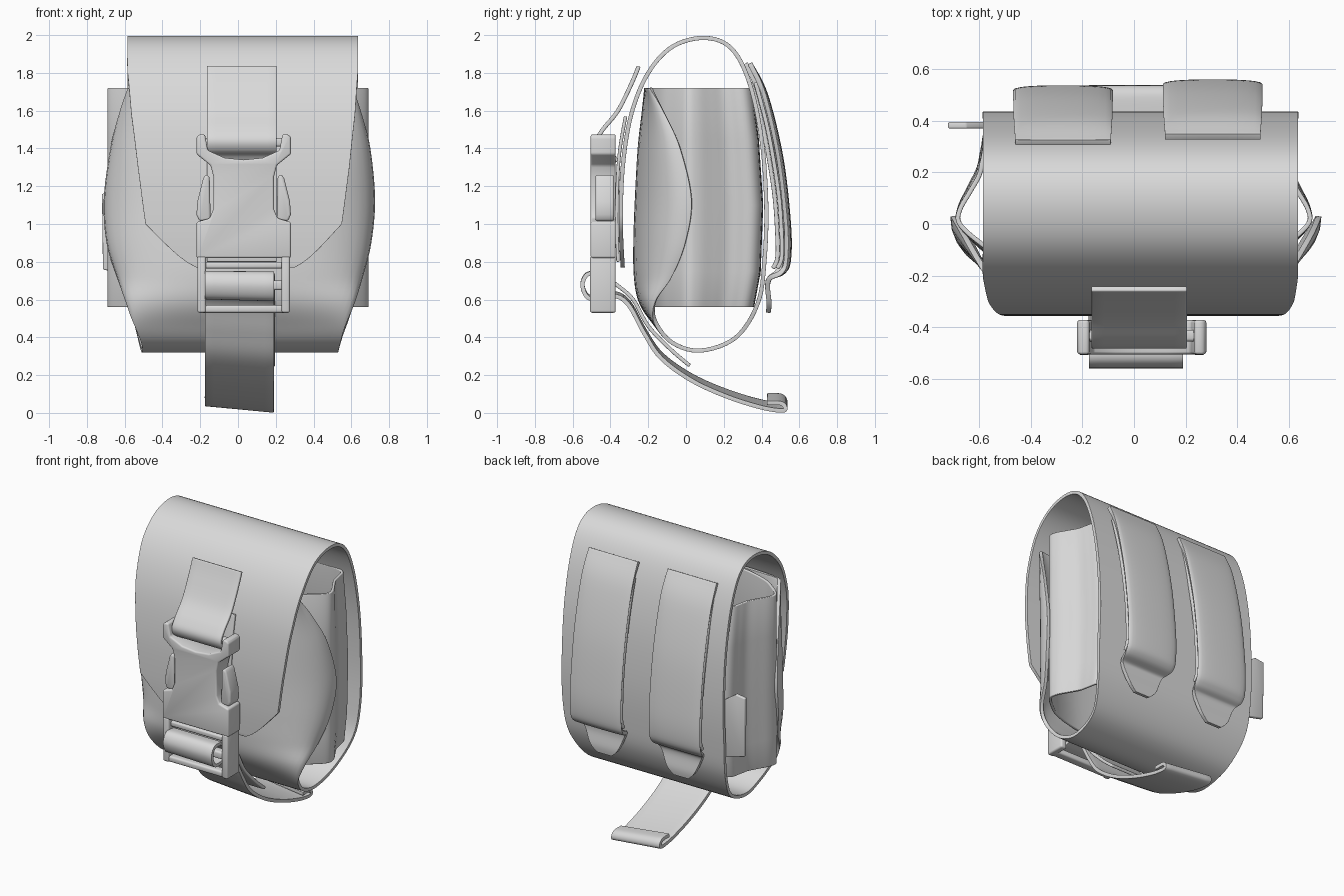
import bpy, bmesh, math

old = bpy.data.objects.get("Cube")
if old:
    bpy.data.objects.remove(old)

mat = bpy.data.materials.new("light grey")
mat.use_nodes = True
GREY = (0.7, 0.7, 0.7, 1)
mat.diffuse_color = GREY
mat.node_tree.nodes["Principled BSDF"].inputs["Base Color"].default_value = GREY


def finish(name, bm, solid=0, bevel=0, angle=40):
    """Turn a bmesh into a finished, smooth shaded object."""
    bmesh.ops.recalc_face_normals(bm, faces=bm.faces)
    me = bpy.data.meshes.new(name)
    bm.to_mesh(me)
    bm.free()
    me.materials.append(mat)
    ob = bpy.data.objects.new(name, me)
    bpy.context.collection.objects.link(ob)
    bpy.ops.object.select_all(action="DESELECT")
    bpy.context.view_layer.objects.active = ob
    ob.select_set(True)
    if solid:
        m = ob.modifiers.new("Thickness", "SOLIDIFY")
        m.thickness, m.offset = solid, 0
        bpy.ops.object.modifier_apply(modifier=m.name)
    if bevel:
        m = ob.modifiers.new("Bevel", "BEVEL")
        m.width, m.segments, m.limit_method = bevel, 3, "ANGLE"
        m.angle_limit = math.radians(50 if solid else 30)
        bpy.ops.object.modifier_apply(modifier=m.name)
    bpy.ops.object.shade_smooth_by_angle(angle=math.radians(angle))
    return ob


def spline(rows, steps, crisp=0):
    """Catmull-Rom through rows; extents stay linear in the first crisp spans."""
    out = []
    for i in range(len(rows) - 1):
        b, c = rows[i], rows[i + 1]
        a, d = rows[max(i - 1, 0)], rows[min(i + 2, len(rows) - 1)]
        for s in range(steps):
            t = s / steps
            row = []
            for k in range(len(b)):
                if k > 1 and i < crisp:
                    row.append(b[k] + (c[k] - b[k]) * t)
                else:
                    row.append(b[k] + t / 2 * (c[k] - a[k]
                               + t * (2 * a[k] - 5 * b[k] + 4 * c[k] - d[k]
                                      + t * (3 * (b[k] - c[k]) + d[k] - a[k]))))
            out.append(row)
    return out + [list(rows[-1])]


def sheet(name, rows, thick, steps=6, cross=16, crisp=0, tilt=0):
    """Fabric strip: rows are (y, z, x_min, x_max, backward curl of the edges)."""
    bm = bmesh.new()
    grid = []
    path = spline(rows, steps, crisp)
    for n, (y, z, lo, hi, curl) in enumerate(path):
        line = []
        for j in range(cross + 1):
            a = (2 * j / cross - 1) * math.pi / 2
            sx = math.copysign(abs(math.sin(a)) ** 0.88, a)
            back = 1 - max(math.cos(a), 0) ** 0.88
            x = (lo + hi) / 2 + (hi - lo) / 2 * sx
            line.append(bm.verts.new((x, y + curl * back, z - tilt * x * n / len(path))))
        grid.append(line)
    for p, q in zip(grid, grid[1:]):
        for j in range(cross):
            bm.faces.new((p[j], p[j + 1], q[j + 1], q[j]))
    return finish(name, bm, solid=thick, bevel=thick * 0.3)


def strap(name, path, lo, hi, thick, **kw):
    return sheet(name, [(y, z, lo, hi, 0) for y, z in path], thick, cross=4, **kw)


def plate(name, outline, y0, y1, bevel):
    """Extrude an (x, z) outline between two depths."""
    bm = bmesh.new()
    face = bm.faces.new([bm.verts.new((x, y0, z)) for x, z in outline])
    ext = bmesh.ops.extrude_face_region(bm, geom=[face])["geom"]
    bmesh.ops.translate(bm, vec=(0, y1 - y0, 0),
                        verts=[v for v in ext if isinstance(v, bmesh.types.BMVert)])
    return finish(name, bm, bevel=bevel)


def box(name, x0, x1, y0, y1, z0, z1, bevel):
    return plate(name, [(x0, z0), (x1, z0), (x1, z1), (x0, z1)], y0, y1, bevel)


# Outer wrap: flap tip, over the top, down the back, under, up the front panel
L, R = -0.585, 0.635
sheet("wrap_and_flap", [
    (-0.335, 0.77, -0.22, 0.30, 0), (-0.345, 1.0, -0.49, 0.55, 0),
    (-0.335, 1.3, -0.53, 0.59, 0), (-0.29, 1.58, -0.565, 0.62, 0),
    (-0.2, 1.8, L, R, 0), (-0.07, 1.94, L, R, 0), (0.1, 1.985, L, R, 0),
    (0.24, 1.93, L, R, 0), (0.335, 1.75, L, R, 0), (0.4, 1.45, L, R, 0),
    (0.425, 1.1, L, R, 0), (0.415, 0.8, L, R, 0), (0.38, 0.58, -0.57, 0.61, 0),
    (0.265, 0.4, -0.53, 0.55, 0), (0.08, 0.33, -0.51, 0.53, 0),
    (-0.07, 0.37, -0.51, 0.54, 0), (-0.17, 0.48, -0.55, 0.57, 0.01),
    (-0.24, 0.59, -0.585, 0.61, 0.08), (-0.265, 0.72, -0.63, 0.65, 0.19),
    (-0.268, 0.9, -0.685, 0.695, 0.265), (-0.26, 1.13, -0.7, 0.715, 0.29),
    (-0.245, 1.4, -0.665, 0.69, 0.215), (-0.225, 1.58, -0.62, 0.645, 0.115),
    (-0.21, 1.72, -0.575, 0.6, 0.025),
], 0.022, crisp=4, cross=24)

# Inner sleeve: a folded tube, open at the top and bottom
bm = bmesh.new()
half = [(0, -0.225), (0.3, -0.21), (0.5, -0.15), (0.6, -0.08), (0.675, 0.0), (0.675, 0.06),
        (0.635, 0.14), (0.6, 0.21), (0.585, 0.28), (0.56, 0.355), (0.45, 0.38), (0, 0.38)]
curve = spline(half, 5)
loop = curve + [(-x, y) for x, y in curve[-2:0:-1]]
rings = []
for z, front, back in ((0.56, 0.02, -0.03), (0.75, -0.005, 0.005), (1.1, -0.002, 0.018),
                       (1.45, 0.01, -0.005), (1.72, 0.03, -0.04)):
    rings.append([bm.verts.new((x, y + (-front * y / 0.225 if y < 0 else back * y / 0.38), z))
                  for x, y in loop])
for p, q in zip(rings, rings[1:]):
    for j in range(len(loop)):
        k = (j + 1) % len(loop)
        bm.faces.new((p[j], p[k], q[k], q[j]))
finish("inner_sleeve", bm, solid=0.018, bevel=0.005, angle=50)

# Belt loops on the back: outer band with a tapered tuck tab, plus inner band
for side, lo, hi, dy in (("right", -0.46, -0.09, -0.02), ("left", 0.12, 0.49, 0.003)):
    sheet(side + "_belt_loop", [
        (0.335 + dy, 1.85, lo, hi, 0), (0.42 + dy, 1.68, lo, hi, -0.01),
        (0.5 + dy, 1.35, lo, hi, -0.015), (0.54 + dy, 1.0, lo, hi, -0.015),
        (0.54 + dy, 0.81, lo, hi, -0.015), (0.51 + dy, 0.745, lo, hi, -0.01),
        (0.445, 0.715, lo + 0.02, hi - 0.02, 0), (0.432, 0.67, lo + 0.04, hi - 0.04, 0),
        (0.44, 0.58, lo + 0.08, hi - 0.08, 0), (0.435, 0.53, lo + 0.13, hi - 0.13, 0),
    ], 0.026, cross=12)
    strap(side + "_belt_loop_lining",
          [(0.365 + dy, 1.75), (0.43 + dy, 1.5), (0.485 + dy, 1.18), (0.503 + dy, 0.95),
           (0.503 + dy, 0.82), (0.48 + dy, 0.765)],
          lo + 0.005, hi - 0.005, 0.022)

# Small fabric tab on the right edge
plate("side_tab", [(-0.55, 0.72), (-0.715, 0.76), (-0.72, 1.16), (-0.65, 1.17), (-0.55, 1.1)],
      0.37, 0.395, 0.006)

# Upper webbing: loose end, round the top bar, back down the flap
strap("upper_strap", [(-0.25, 1.835), (-0.29, 1.74), (-0.36, 1.6), (-0.44, 1.5),
                      (-0.472, 1.44), (-0.45, 1.39), (-0.4, 1.375), (-0.365, 1.33)],
      -0.165, 0.205, 0.022)
strap("flap_webbing", [(-0.32, 1.57), (-0.355, 1.35), (-0.367, 1.05), (-0.36, 0.8)],
      -0.165, 0.205, 0.018)

# Lower webbing: stitched tongue, then the strap round the ladder bar with its tail
strap("strap_tongue", [(0.02, 0.25), (-0.08, 0.335), (-0.2, 0.46), (-0.28, 0.6),
                       (-0.37, 0.68), (-0.45, 0.735)], -0.17, 0.195, 0.02)
strap("strap_tail", [(-0.45, 0.735), (-0.52, 0.735), (-0.548, 0.68), (-0.52, 0.615),
                     (-0.45, 0.61), (-0.37, 0.625), (-0.3, 0.575), (-0.22, 0.43),
                     (-0.13, 0.3), (0.03, 0.185), (0.22, 0.1), (0.4, 0.045),
                     (0.51, 0.03), (0.525, 0.05), (0.5, 0.072), (0.43, 0.075)],
      -0.175, 0.19, 0.022, tilt=0.12)

# Buckle body with the upper strap holder
C = 0.03
side = [(0.25, 0.82), (0.25, 1.01), (0.18, 1.03), (0.16, 1.08), (0.16, 1.25), (0.175, 1.31),
        (0.25, 1.37), (0.25, 1.46), (0.235, 1.475), (0.205, 1.475), (0.19, 1.39),
        (0.1, 1.35), (0, 1.34)]
plate("buckle_body", [(C + x, z) for x, z in side]
      + [(C - x, z) for x, z in side[-2::-1]], -0.505, -0.372, 0.014)
box("buckle_top_bar", C - 0.22, C + 0.22, -0.455, -0.41, 1.41, 1.455, 0.012)

# Squeeze prongs, frame rails and strap holder lugs on both sides
prong = [(0.175, 1.02), (0.235, 1.015), (0.25, 1.05), (0.245, 1.12), (0.215, 1.24),
         (0.2, 1.265), (0.18, 1.25)]
for s, label in ((-1, "right"), (1, "left")):
    plate(label + "_prong", [(C + s * x, z) for x, z in prong], -0.48, -0.38, 0.012)
    a, b = sorted((C + s * 0.2, C + s * 0.245))
    box(label + "_frame_rail", a, b, -0.508, -0.372, 0.53, 0.83, 0.012)

# Ladder frame bars
box("frame_lower_bar", C - 0.24, C + 0.24, -0.5, -0.44, 0.53, 0.57, 0.012)
box("frame_middle_bar", C - 0.22, C + 0.22, -0.5, -0.44, 0.65, 0.7, 0.012)
box("frame_upper_bar", C - 0.24, C + 0.24, -0.48, -0.4, 0.765, 0.8, 0.01)
